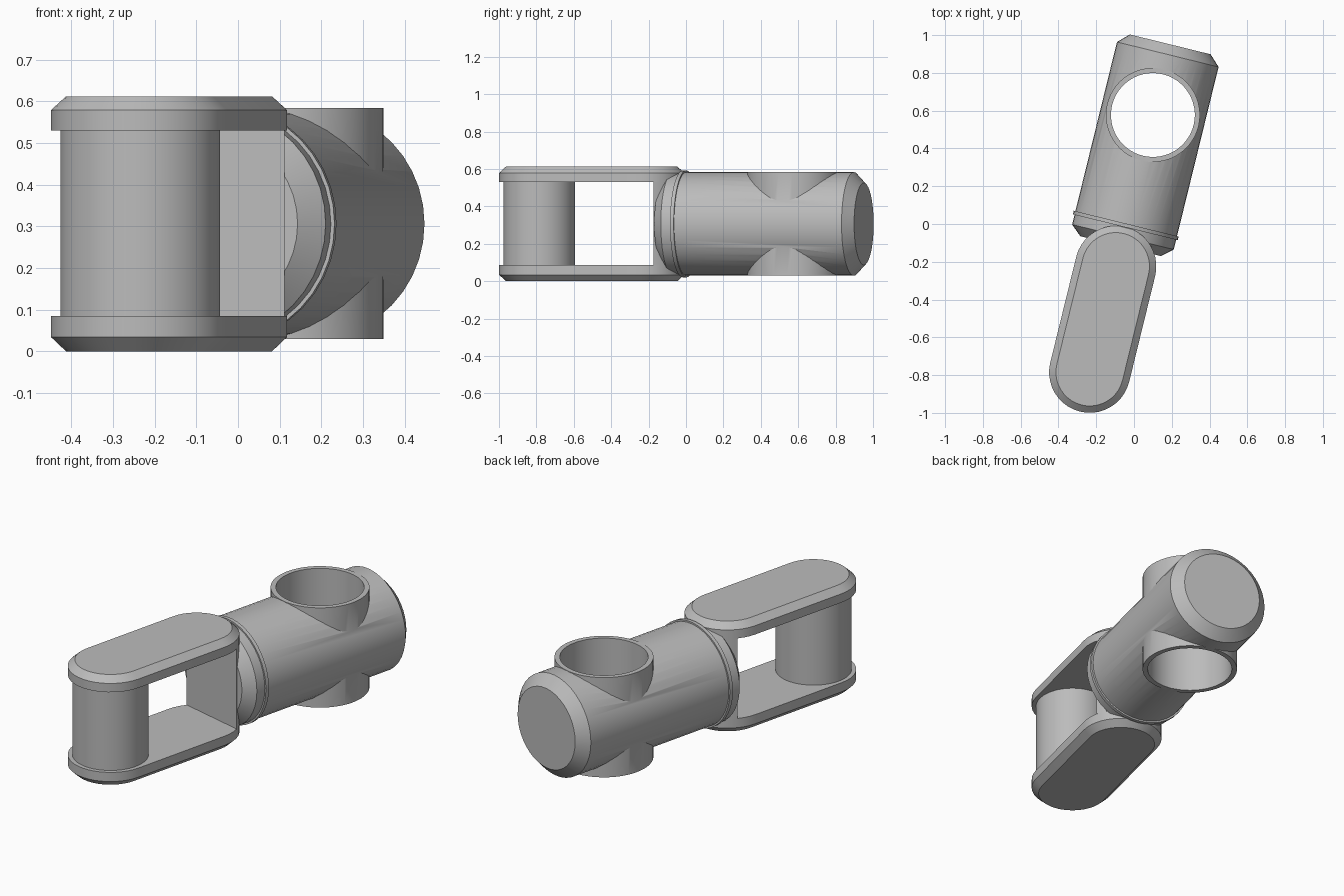
import bpy, bmesh, math
from mathutils import Matrix, Vector

cube = bpy.data.objects.get("Cube")
if cube:
    bpy.data.objects.remove(cube, do_unlink=True)

# Local frame: origin at the cross bore, y runs along the link
TILT = math.radians(-13.8)
PLACE = Matrix.Translation((0.10, 0.577, 0)) @ Matrix.Rotation(TILT, 4, "Z")
MID = 0.306          # height of the barrel axis
PIN_Y, ROOT_Y = -1.402, -0.825
PLATE_R = 0.215

grey = bpy.data.materials.new("plain grey")
grey.use_nodes = True
grey.diffuse_color = (0.5, 0.5, 0.5, 1)
grey.node_tree.nodes["Principled BSDF"].inputs["Base Color"].default_value = (0.5, 0.5, 0.5, 1)


def smooth(mesh):
    mesh.shade_smooth()
    mesh.set_sharp_from_angle(angle=math.radians(30))


def loft(name, loops):
    """Skin a stack of matching closed loops and cap both ends."""
    bm = bmesh.new()
    rings = [[bm.verts.new(p) for p in loop] for loop in loops]
    n = len(rings[0])
    for a, b in zip(rings, rings[1:]):
        for i in range(n):
            j = (i + 1) % n
            bm.faces.new((a[i], a[j], b[j], b[i]))
    bm.faces.new(rings[0])
    bm.faces.new(rings[-1])
    bmesh.ops.recalc_face_normals(bm, faces=bm.faces)
    mesh = bpy.data.meshes.new(name)
    bm.to_mesh(mesh)
    bm.free()
    mesh.materials.append(grey)
    smooth(mesh)
    ob = bpy.data.objects.new(name, mesh)
    ob.matrix_world = PLACE
    bpy.context.scene.collection.objects.link(ob)
    return ob


def circle_y(r, y, n=40):
    turn = math.tau / n
    return [Vector((r * math.cos(i * turn), y, MID + r * math.sin(i * turn))) for i in range(n)]


def circle_z(r, y, z, n=64):
    turn = math.tau / n
    return [Vector((r * math.cos(i * turn), y + r * math.sin(i * turn), z)) for i in range(n)]


def stadium(r, z, n=20):
    pts = []
    for start, y in ((0, ROOT_Y), (math.pi, PIN_Y)):
        for i in range(n + 1):
            a = start + math.pi * i / n
            pts.append(Vector((r * math.cos(a), y + r * math.sin(a), z)))
    return pts


# Barrel with bevelled ends and a thin raised collar
profile = [(0.22, -0.715), (0.277, -0.665), (0.277, -0.612), (0.286, -0.612),
           (0.286, -0.592), (0.277, -0.592), (0.277, 0.33), (0.22, 0.385)]
barrel = loft("barrel", [circle_y(r, y) for r, y in profile])

# Cross sleeve joined to the barrel, then bored through
sleeve = loft("sleeve_helper", [circle_z(0.249, 0, z) for z in (0.03, 0.584)])
bore = loft("bore_cutter", [circle_z(0.222, 0, z) for z in (-0.2, 0.8)])
for tool, op in ((sleeve, "UNION"), (bore, "DIFFERENCE")):
    mod = barrel.modifiers.new(op.title(), "BOOLEAN")
    mod.object, mod.operation, mod.solver = tool, op, "EXACT"
bpy.context.view_layer.update()
graph = bpy.context.evaluated_depsgraph_get()
joined = bpy.data.meshes.new_from_object(barrel.evaluated_get(graph))
barrel.modifiers.clear()
barrel.data = joined
smooth(joined)
for tool in (sleeve, bore):
    bpy.data.objects.remove(tool, do_unlink=True)

# Fork plates, bevelled on their outer faces
for name, inner, edge, outer in (("upper_fork_plate", 0.53, 0.579, 0.612),
                                 ("lower_fork_plate", 0.085, 0.034, 0)):
    loft(name, [stadium(PLATE_R, inner), stadium(PLATE_R, edge),
                stadium(PLATE_R - 0.036, outer)])

# Fork root: flat wall towards the window, rounded into the barrel
a0 = math.asin(0.1 / PLATE_R)
angles = [a0 + (math.pi - 2 * a0) * i / 16 for i in range(17)]
loft("fork_root", [[Vector((PLATE_R * math.cos(a), ROOT_Y + PLATE_R * math.sin(a), z))
                    for a in angles] for z in (0.085, 0.53)])

# Pin between the plates
loft("fork_pin", [circle_z(0.192, PIN_Y, z) for z in (0.085, 0.53)])
